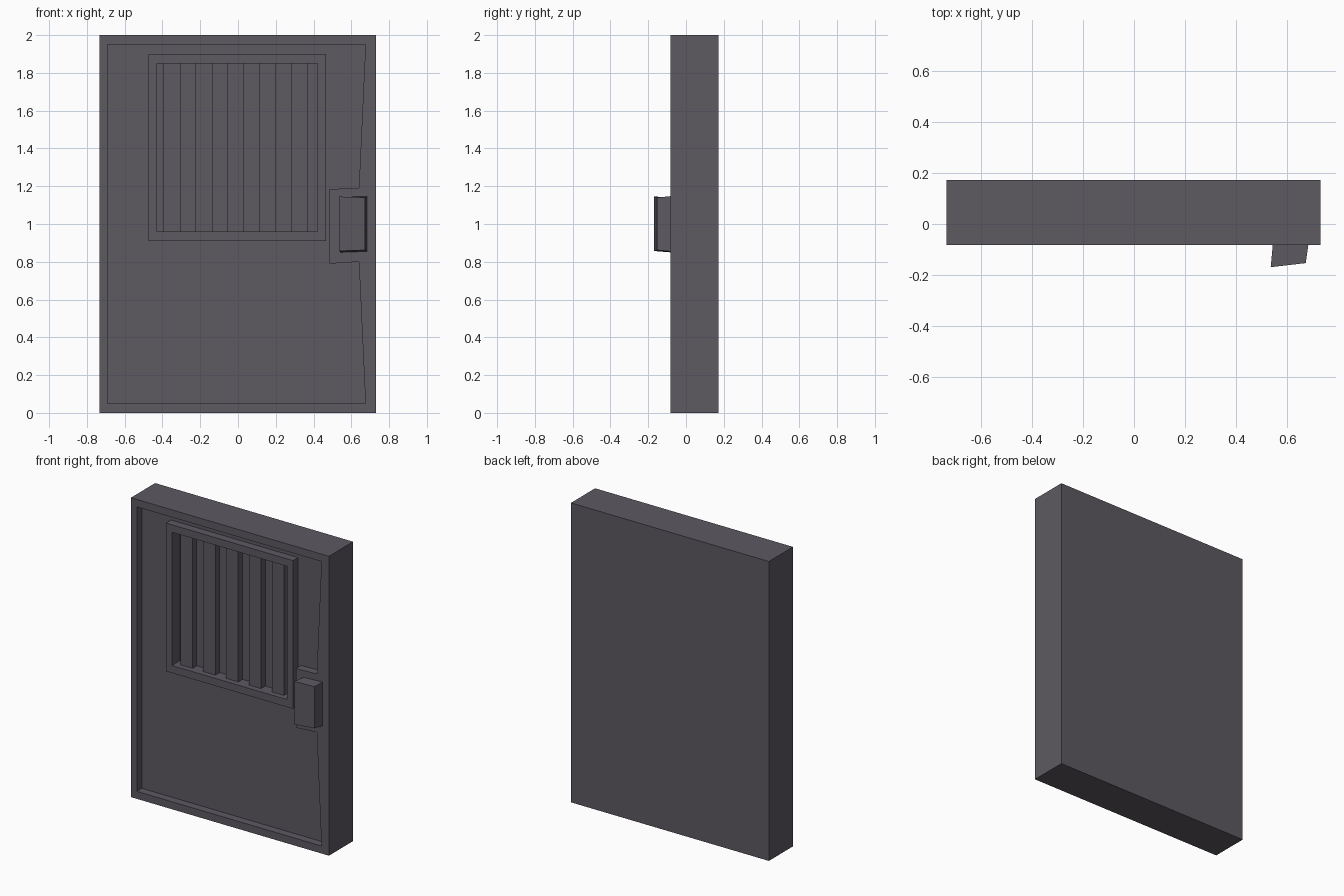
import bpy, bmesh

if "Cube" in bpy.data.objects:
    bpy.data.objects.remove(bpy.data.objects["Cube"])

mat = bpy.data.materials.new("dark_metal")
mat.diffuse_color = (0.11, 0.1, 0.12, 1)
mat.use_nodes = True
mat.node_tree.nodes["Principled BSDF"].inputs["Base Color"].default_value = mat.diffuse_color


def rect(x0, x1, z0, z1):
    return [(x0, z0), (x1, z0), (x1, z1), (x0, z1)]


def finish(name, bm):
    bmesh.ops.recalc_face_normals(bm, faces=bm.faces)
    mesh = bpy.data.meshes.new(name)
    bm.to_mesh(mesh)
    bm.free()
    mesh.materials.append(mat)
    ob = bpy.data.objects.new(name, mesh)
    bpy.context.collection.objects.link(ob)
    return ob


def loft(name, front, back):
    """Solid between two matching loops of 3D points."""
    bm = bmesh.new()
    a = [bm.verts.new(p) for p in front]
    b = [bm.verts.new(p) for p in back]
    bm.faces.new(a)
    bm.faces.new(b[::-1])
    for i in range(len(a)):
        j = (i + 1) % len(a)
        bm.faces.new((a[i], b[i], b[j], a[j]))
    return finish(name, bm)


def prism(name, outline, y0, y1):
    return loft(name, [(x, y0, z) for x, z in outline],
                [(x, y1, z) for x, z in outline])


def cut(ob, cutter):
    mod = ob.modifiers.new("cut", 'BOOLEAN')
    mod.operation = 'DIFFERENCE'
    mod.solver = 'EXACT'
    mod.object = cutter
    bpy.context.view_layer.objects.active = ob
    bpy.ops.object.modifier_apply(modifier=mod.name)
    bpy.data.objects.remove(cutter)


FRONT, PANEL, WELL = -0.083, -0.03, 0.0
opening = rect(-0.43, 0.42, 0.96, 1.85)

# Door slab, with a sunken panel that steps around the lock plate
door = prism("door_slab", rect(-0.733, 0.73, 0, 2), FRONT, 0.172)
pocket = [(-0.69, 0.05), (0.675, 0.05), (0.64, 0.80), (0.485, 0.79),
          (0.485, 1.185), (0.64, 1.19), (0.675, 1.95), (-0.69, 1.95)]
cut(door, prism("pocket_cutter", pocket, -0.2, PANEL))
cut(door, prism("well_cutter", opening, -0.2, WELL))

# Raised window frame
frame = prism("window_frame", rect(-0.475, 0.465, 0.91, 1.90), FRONT, PANEL)
cut(frame, prism("opening_cutter", opening, -0.2, 0.1))

# Window bars
for i in range(5):
    x = -0.35 + i * 0.169
    prism(f"window_bar_{i + 1}", rect(x - 0.045, x + 0.045, 0.96, 1.85), -0.045, WELL)

# Handle block, tapered with a slanted front
loft("handle",
     [(0.535, -0.169, 0.857), (0.672, -0.153, 0.862), (0.672, -0.153, 1.14), (0.535, -0.169, 1.145)],
     [(0.543, FRONT, 0.85), (0.682, FRONT, 0.855), (0.682, FRONT, 1.147), (0.543, FRONT, 1.142)])
